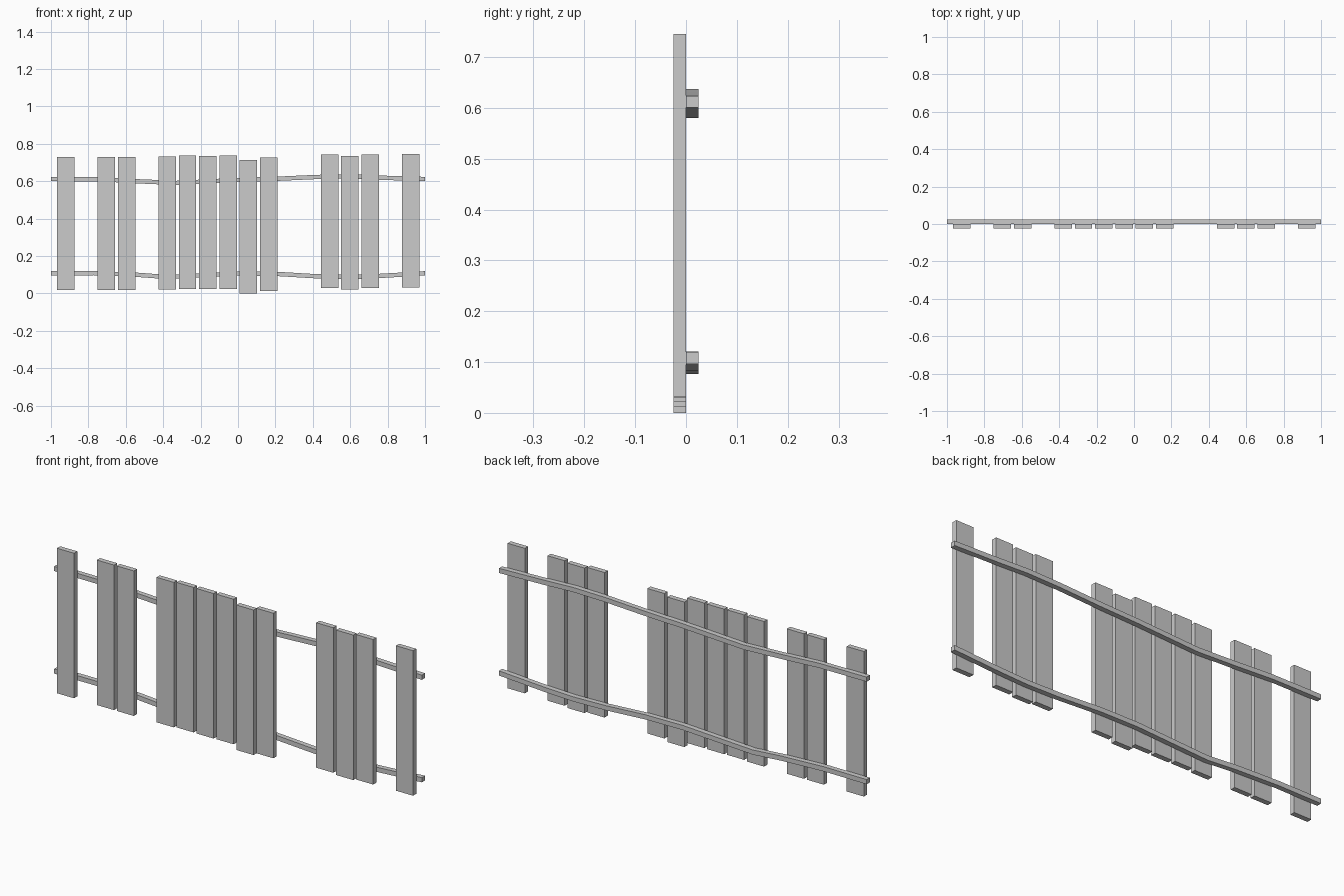
import bpy, bmesh

if "Cube" in bpy.data.objects:
    bpy.data.objects.remove(bpy.data.objects["Cube"])

def new_object(name, bm):
    bmesh.ops.recalc_face_normals(bm, faces=bm.faces)
    me = bpy.data.meshes.new(name)
    bm.to_mesh(me)
    bm.free()
    ob = bpy.data.objects.new(name, me)
    bpy.context.collection.objects.link(ob)
    return ob

def box(name, center, size):
    bm = bmesh.new()
    bmesh.ops.create_cube(bm, size=1)
    for v in bm.verts:
        v.co = [c + s * p for c, s, p in zip(center, size, v.co)]
    return new_object(name, bm)

def rail(name, path, y0, y1, height):
    # rectangular section swept along bent x/z path
    bm = bmesh.new()
    h = height / 2
    rings = [[bm.verts.new((x, y, z + dz)) for y, dz in
              ((y0, -h), (y1, -h), (y1, h), (y0, h))] for x, z in path]
    for a, b in zip(rings, rings[1:]):
        for i in range(4):
            j = (i + 1) % 4
            bm.faces.new((a[i], a[j], b[j], b[i]))
    bm.faces.new(rings[0])
    bm.faces.new(rings[-1][::-1])
    return new_object(name, bm)

# planks: slot number (gaps are missing planks) and bottom height
SPACING, WIDTH, HEIGHT, THICK = 0.1085, 0.093, 0.713, 0.025
planks = {0: .018, 2: .018, 3: .018, 5: .02, 6: .024, 7: .023, 8: .024,
          9: 0, 10: .013, 13: .029, 14: .022, 15: .029, 17: .032}
for slot, z in planks.items():
    box(f"plank_{slot:02d}", (-0.921 + slot * SPACING, -THICK / 2, z + HEIGHT / 2),
        (WIDTH, THICK, HEIGHT))

# sagging rails on the back
upper = [(-1, .612), (-.74, .611), (-.54, .6), (-.33, .591), (0, .607), (.2, .613),
         (.42, .623), (.6, .626), (.76, .619), (1, .612)]
lower = [(-1, .108), (-.77, .109), (-.54, .1), (-.38, .088), (0, .107), (.2, .105),
         (.42, .092), (.6, .088), (.76, .094), (1, .108)]
rail("upper_rail", upper, 0, THICK, .023)
rail("lower_rail", lower, 0, THICK, .023)
